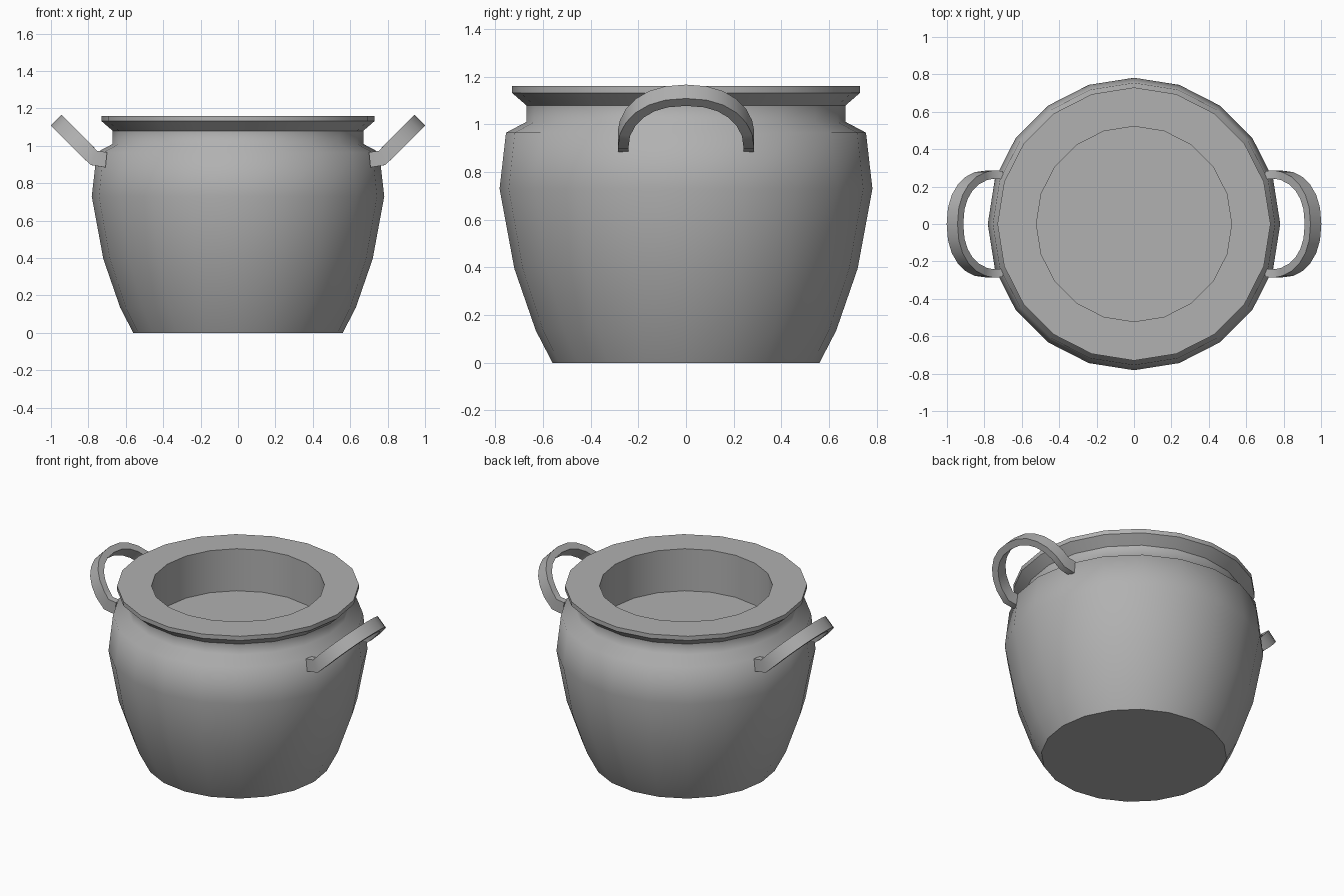
import bpy, bmesh, math
from mathutils import Vector

if "Cube" in bpy.data.objects:
    bpy.data.objects.remove(bpy.data.objects["Cube"])

iron = bpy.data.materials.new("dark_grey")
iron.diffuse_color = (0.44, 0.44, 0.44, 1)
iron.use_nodes = True
iron.node_tree.nodes["Principled BSDF"].inputs["Base Color"].default_value = iron.diffuse_color


def make_object(name, rings, angle, soft_rings=()):
    """Skin a list of point rings, cap both ends, smooth by angle.
    Edges running around the soft rings are kept smooth regardless."""
    bm = bmesh.new()
    loops = [[bm.verts.new(p) for p in ring] for ring in rings]
    n = len(loops[0])
    for a, b in zip(loops, loops[1:]):
        for i in range(n):
            j = (i + 1) % n
            bm.faces.new((a[i], a[j], b[j], b[i]))
    bm.faces.new(loops[0])
    bm.faces.new(loops[-1])
    bmesh.ops.recalc_face_normals(bm, faces=bm.faces)
    soft = {v for k in soft_rings for v in loops[k]}
    for f in bm.faces:
        f.smooth = True
    for e in bm.edges:
        is_soft = e.verts[0] in soft and e.verts[1] in soft
        e.smooth = is_soft or e.calc_face_angle(0) < math.radians(angle)
    mesh = bpy.data.meshes.new(name)
    bm.to_mesh(mesh)
    bm.free()
    mesh.materials.append(iron)
    obj = bpy.data.objects.new(name, mesh)
    bpy.context.collection.objects.link(obj)
    return obj


# Pot: 20-sided turned profile, from the base over the rim into the well
SIDES = 20
profile = [(0.56, 0), (0.63, 0.135), (0.72, 0.395), (0.782, 0.73),
           (0.755, 0.965), (0.67, 1.01), (0.67, 1.08), (0.73, 1.132),
           (0.73, 1.16), (0.522, 1.16), (0.522, 0.88)]
rings = [[(r * math.cos(math.tau * i / SIDES), r * math.sin(math.tau * i / SIDES), z)
          for i in range(SIDES)] for r, z in profile]
make_object("pot_body", rings, 30, soft_rings=(4, 5))  # rounded shoulder

# Handle: flat strap swept along an arch leaning out at 45 degrees
WIDTH, THICK, STEPS = 0.082, 0.044, 12
path, widths = [], []
lean = Vector((-1, 0, 1)).normalized()
for k in range(STEPS + 1):
    t = math.pi * k / STEPS
    c = math.cos(t)
    y = 0.264 * math.copysign(abs(c) ** 0.87, c)
    u = 0.187 * math.sin(t)
    path.append(Vector((0.77 + u, y, 0.935 + u)))
    widths.append(lean)
widths[0] = widths[-1] = Vector((-0.4, 0, 0.92))

# Short ends turning level into the pot wall
for sign, at in ((1, 0), (-1, len(path) + 1)):
    path.insert(at, Vector((0.705, 0.262 * sign, 0.925)))
    widths.insert(at, Vector((-0.1, 0, 0.99)))


def strap(side):
    rings = []
    for i, p in enumerate(path):
        tangent = path[min(i + 1, len(path) - 1)] - path[max(i - 1, 0)]
        w = widths[i] * WIDTH / 2
        d = tangent.cross(widths[i]).normalized() * THICK / 2
        ring = [p + w + d, p + w - d, p - w - d, p - w + d]
        rings.append([(v.x * side, v.y, v.z) for v in ring])
    return rings


for name, side in (("right_handle", 1), ("left_handle", -1)):
    make_object(name, strap(side), 55)
